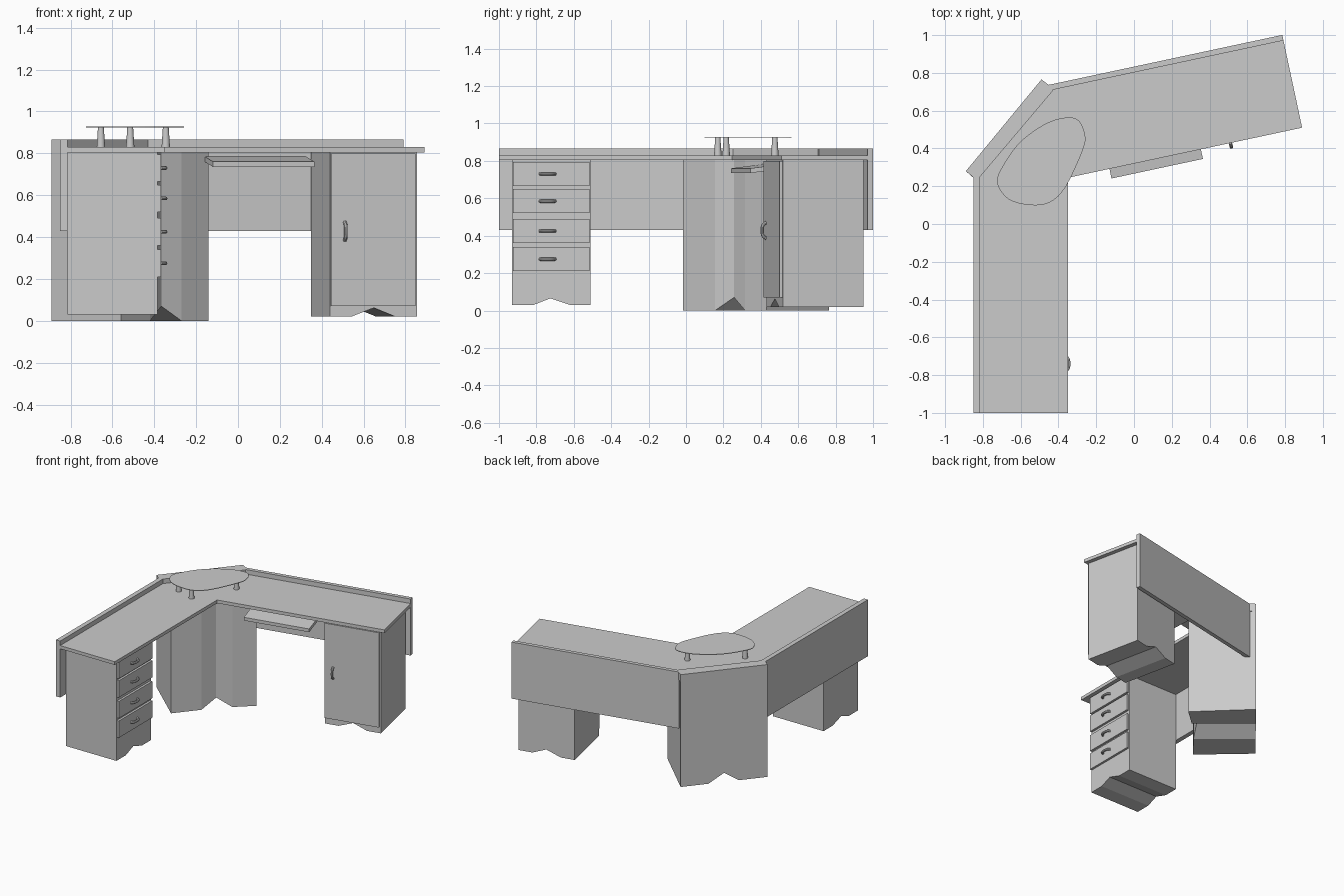
import bpy, bmesh, math
from mathutils import Vector

if "Cube" in bpy.data.objects:
    bpy.data.objects.remove(bpy.data.objects["Cube"])

ANG = math.atan2(0.265, 1.24)
U = Vector((math.cos(ANG), math.sin(ANG)))
V = Vector((-U.y, U.x))
ORIGIN = Vector((-0.35, 0.245))


def wing(u, v):
    """Right wing coordinates (along, across) to world xy."""
    return tuple(ORIGIN + U * u + V * v)


def mesh_object(name, verts, faces):
    me = bpy.data.meshes.new(name)
    me.from_pydata(verts, [], faces)
    bm = bmesh.new()
    bm.from_mesh(me)
    bmesh.ops.recalc_face_normals(bm, faces=bm.faces)
    bm.to_mesh(me)
    bm.free()
    ob = bpy.data.objects.new(name, me)
    bpy.context.collection.objects.link(ob)
    return ob


def prism(name, pts, z0, z1):
    n = len(pts)
    verts = [(x, y, z) for z in (z0, z1) for x, y in pts]
    faces = [tuple(range(n)), tuple(range(n, 2 * n))]
    faces += [(i, (i + 1) % n, n + (i + 1) % n, n + i) for i in range(n)]
    return mesh_object(name, verts, faces)


def rect(x0, x1, y0, y1):
    return [(x0, y0), (x1, y0), (x1, y1), (x0, y1)]


def wing_rect(u0, u1, v0, v1):
    return [wing(*p) for p in rect(u0, u1, v0, v1)]


def plinth_box(name, fronts, backs, base, peak, top):
    """Cabinet lofted through five columns; the middle one is raised to notch the base."""
    verts, faces = [], []
    for i, (f, b) in enumerate(zip(fronts, backs)):
        z = peak if i == 2 else base
        verts += [(*f, z), (*f, top), (*b, top), (*b, z)]
    for i in range(4):
        a = i * 4
        faces += [(a + k, a + (k + 1) % 4, a + 4 + (k + 1) % 4, a + 4 + k) for k in range(4)]
    faces += [(0, 1, 2, 3), (16, 17, 18, 19)]
    return mesh_object(name, verts, faces)


def handle(name, centre, along, out, half):
    """Bowed pull handle swept along an arc."""
    cu = bpy.data.curves.new(name, 'CURVE')
    cu.dimensions = '3D'
    sp = cu.splines.new('POLY')
    n = 11
    sp.points.add(n - 1)
    for i in range(n):
        t = -1 + 2 * i / (n - 1)
        p = Vector(centre) + Vector(along) * half * t + Vector(out) * 0.022 * (1 - t ** 4)
        sp.points[i].co = (*p, 1)
    cu.bevel_depth = 0.009
    cu.bevel_resolution = 2
    cu.use_fill_caps = True
    ob = bpy.data.objects.new(name, cu)
    bpy.context.collection.objects.link(ob)
    smooth(ob, True)


def smooth(ob, convert=False):
    bpy.ops.object.select_all(action='DESELECT')
    ob.select_set(True)
    bpy.context.view_layer.objects.active = ob
    if convert:
        bpy.ops.object.convert(target='MESH')
    bpy.ops.object.shade_smooth_by_angle(angle=math.radians(40))


# Desktops and back panels
prism("left_desktop", rect(-0.815, -0.35, -1, 0.25), 0.805, 0.83)
prism("right_desktop", wing_rect(0, 1.268, 0, 0.472), 0.805, 0.83)
prism("corner_desktop", [(-0.815, 0.25), (-0.35, 0.247), (-0.43, 0.705)], 0.805, 0.83)
prism("left_back_panel", rect(-0.85, -0.815, -1, 0.25), 0.43, 0.865)
prism("right_back_panel", wing_rect(0, 1.268, 0.472, 0.502), 0.43, 0.865)
prism("corner_rim", [(-0.89, 0.28), (-0.85, 0.246), (-0.815, 0.25), (-0.43, 0.705),
                     (-0.45, 0.735), (-0.49, 0.765)], 0.805, 0.865)

# Corner cabinet with a shallow concave front
b0, b1 = Vector((-0.89, 0.28)), Vector((-0.49, 0.765))
plinth_box("corner_cabinet",
           [(-0.56, -0.015), (-0.42, 0.155), (-0.366, 0.257), (-0.27, 0.316), (-0.142, 0.43)],
           [tuple(b0.lerp(b1, t)) for t in (0, 0.33, 0.5, 0.68, 1)], 0, 0.07, 0.805)

# Left drawer pedestal
ys = (-0.93, -0.815, -0.725, -0.62, -0.51)
plinth_box("drawer_pedestal", [(-0.385, y) for y in ys], [(-0.815, y) for y in ys],
           0.03, 0.065, 0.805)
for i, (z0, z1) in enumerate([(0.665, 0.795), (0.52, 0.65), (0.36, 0.49), (0.21, 0.34)], 1):
    prism(f"drawer_front_{i}", rect(-0.387, -0.368, -0.925, -0.517), z0, z1)
    handle(f"drawer_handle_{i}", (-0.368, -0.74, (z0 + z1) / 2), (0, 1, 0), (1, 0, 0), 0.04)

# Right cupboard pedestal
us = (0.811, 0.915, 1.025, 1.13, 1.236)
plinth_box("cupboard", [wing(u, 0.016) for u in us], [wing(u, 0.455) for u in us],
           0.02, 0.062, 0.805)
prism("cupboard_door", wing_rect(0.813, 1.226, 0.0, 0.018), 0.07, 0.8)
handle("door_handle", (*wing(0.88, 0), 0.428), (0, 0, 1), (-V.x, -V.y, 0), 0.043)

# Keyboard tray, raised toward the back
tray = prism("keyboard_tray", wing_rect(0.225, 0.72, -0.052, 0.15), 0.735, 0.76)
for v in tray.data.vertices:
    across = (Vector(v.co[:2]) - ORIGIN).dot(V)
    v.co.z += (across + 0.052) * 0.13

# Raised egg-shaped shelf, smoothed through a few outline points
outline = [(-0.725, 0.22), (-0.665, 0.132), (-0.55, 0.1), (-0.445, 0.115), (-0.36, 0.2),
           (-0.27, 0.395), (-0.26, 0.475), (-0.295, 0.55), (-0.365, 0.563), (-0.47, 0.53),
           (-0.6, 0.437), (-0.69, 0.315)]
ctrl = [Vector(p) for p in outline]
pts = []
for i in range(len(ctrl)):
    p0, p1, p2, p3 = (ctrl[(i + k) % len(ctrl)] for k in (-1, 0, 1, 2))
    for s in range(4):
        t = s / 4
        pts.append(tuple(0.5 * (2 * p1 + (p2 - p0) * t + (2 * p0 - 5 * p1 + 4 * p2 - p3) * t * t
                                + (3 * p1 - p0 - 3 * p2 + p3) * t ** 3)))
prism("raised_shelf", pts, 0.924, 0.928)

# Tapered shelf legs
for i, (x, y) in enumerate([(-0.655, 0.215), (-0.515, 0.17), (-0.345, 0.475)], 1):
    bpy.ops.mesh.primitive_cone_add(vertices=20, radius1=0.02, radius2=0.014, depth=0.095,
                                    location=(x, y, 0.8775))
    leg = bpy.context.object
    leg.name = f"shelf_leg_{i}"
    smooth(leg)
